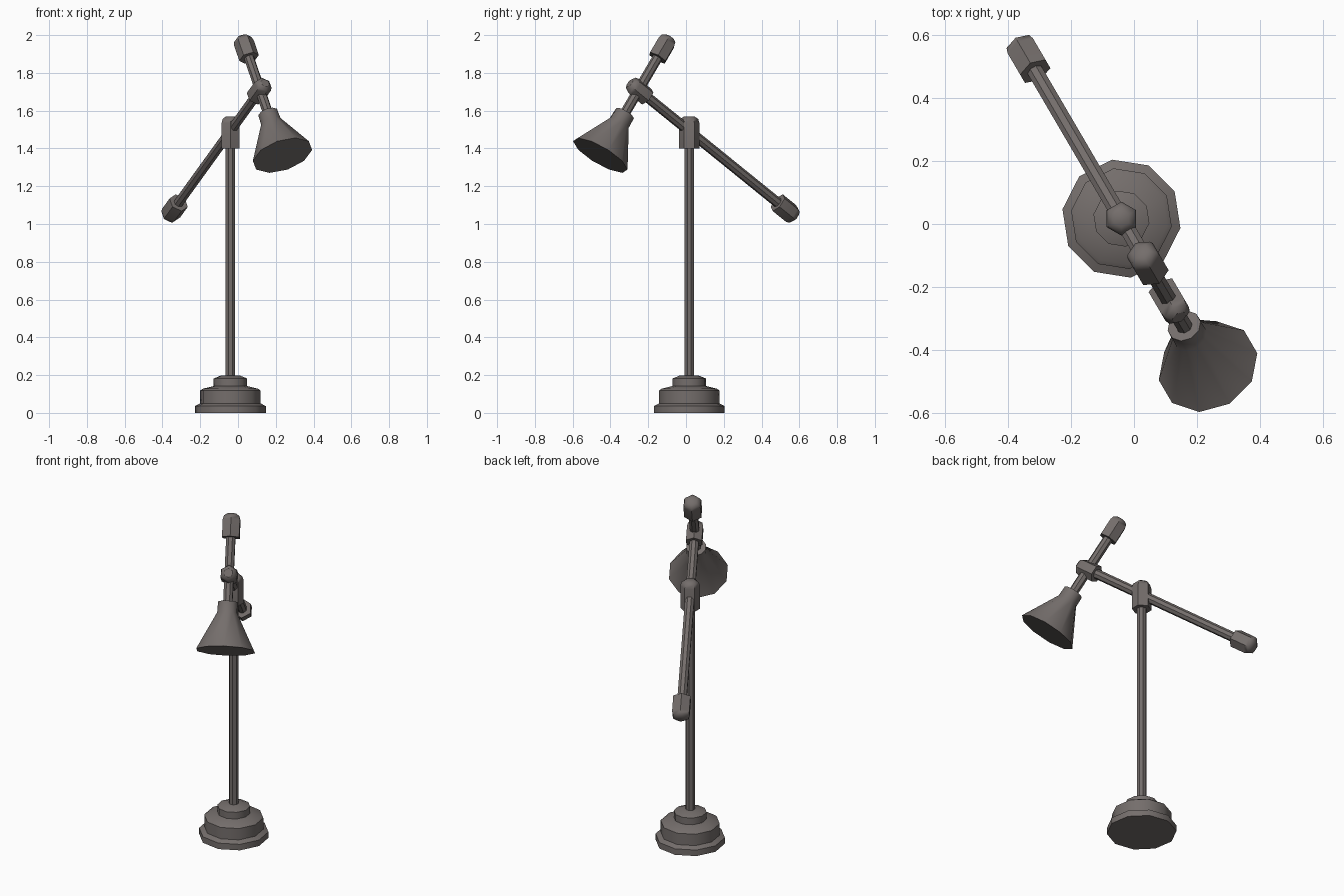
import bpy, math
from mathutils import Vector, Matrix

if "Cube" in bpy.data.objects:
    bpy.data.objects.remove(bpy.data.objects["Cube"])

metal = bpy.data.materials.new("warm grey metal")
metal.diffuse_color = (0.175, 0.155, 0.148, 1)
metal.use_nodes = True
metal.node_tree.nodes["Principled BSDF"].inputs["Base Color"].default_value = metal.diffuse_color

POLE = Vector((-0.04, 0.017, 0))
U = Vector((0.505, -0.863, 0)).normalized()   # heading of the arm plane
N = Vector((-U.y, U.x, 0))                    # sideways to that plane
Z = Vector((0, 0, 1))


def in_plane(s, z):
    """Point s out from the pole along the arm heading, at height z."""
    return POLE + U * s + Z * z


def lathe(name, origin, axis, side, profile, sides, turn):
    """Capped solid of revolution; profile is (radius, distance along axis)."""
    axis = axis.normalized()
    other = axis.cross(side)
    verts, faces = [], []
    for r, h in profile:
        for i in range(sides):
            a = math.radians(turn) + 2 * math.pi * i / sides
            verts.append(origin + axis * h + (side * math.cos(a) + other * math.sin(a)) * r)
    for k in range(len(profile) - 1):
        for i in range(sides):
            j = (i + 1) % sides
            faces.append((k * sides + i, k * sides + j, (k + 1) * sides + j, (k + 1) * sides + i))
    faces.append(tuple(reversed(range(sides))))
    top = (len(profile) - 1) * sides
    faces.append(tuple(range(top, top + sides)))
    mesh = bpy.data.meshes.new(name)
    mesh.from_pydata(verts, [], faces)
    mesh.materials.append(metal)
    for p in mesh.polygons:
        p.use_smooth = True
    mesh.set_sharp_from_angle(angle=math.radians(40))
    ob = bpy.data.objects.new(name, mesh)
    bpy.context.collection.objects.link(ob)
    return ob


def cap(name, centre, axis, side, half, r=0.054):
    """Hexagonal sleeve, flat at the start and rounded at the far end."""
    profile = [(r, -half), (r, half - 0.035), (r * 0.88, half - 0.014), (r * 0.5, half)]
    return lathe(name, centre, axis, side, profile, 6, 30)


def rod(name, a, b, side, r=0.027):
    return lathe(name, a, b - a, side, [(r, 0), (r, (b - a).length)], 8, 22.5)


X = Vector((1, 0, 0))

# Stepped base
lathe("base", POLE, Z, X, [
    (0.19, 0), (0.19, 0.036), (0.162, 0.05), (0.162, 0.118), (0.148, 0.128),
    (0.09, 0.142), (0.09, 0.182), (0.05, 0.198)], 10, -9)

# Upright and its collar
rod("pole", POLE + Z * 0.19, POLE + Z * 1.45, X)
cap("pole_collar", POLE + Z * 1.485, Z, X, 0.085)

# Tilted arm with counterweight and joint
joint = in_plane(0.312, 1.71)
weight = in_plane(-0.597, 1.075)
rod("arm", weight, joint, N)
cap("arm_counterweight", weight, weight - joint, N, 0.066)
cap("arm_joint", joint, joint - weight, N, 0.064, 0.05)

# Head rod, crossing the joint
top = in_plane(0.158, 1.934)
neck = in_plane(0.395, 1.585)
down = (neck - top).normalized()
rod("head_rod", top, neck + down * 0.03, N)
cap("head_rod_cap", top, -down, N, 0.066)

# Lamp shade with a closed face
lathe("lamp_shade", neck, down, N, [
    (0.055, 0), (0.057, 0.06), (0.165, 0.268)], 10, 18)
